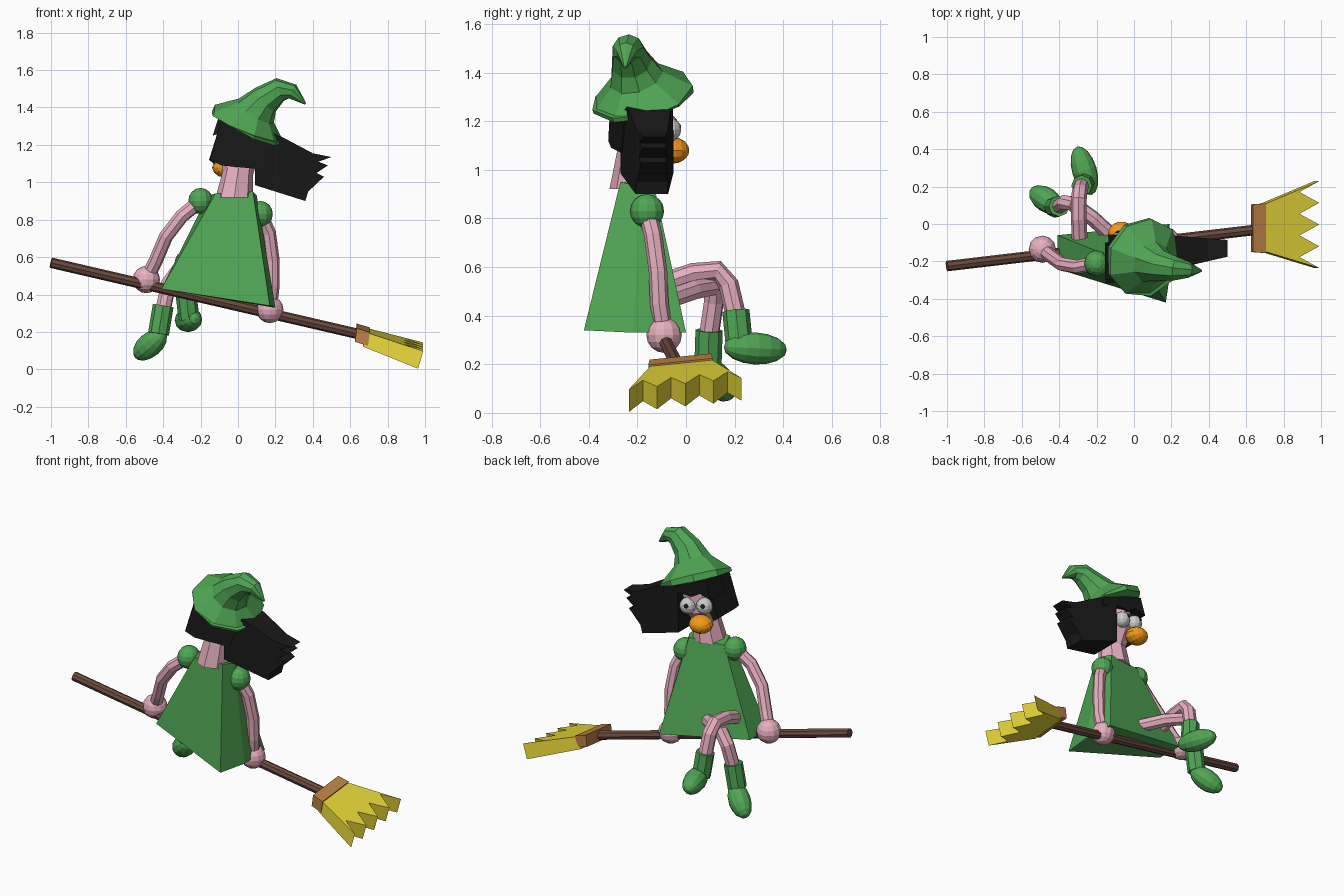
import bpy, bmesh, math
from mathutils import Vector, Matrix

if "Cube" in bpy.data.objects:
    bpy.data.objects.remove(bpy.data.objects["Cube"])


def material(name, rgb):
    m = bpy.data.materials.new(name)
    m.diffuse_color = (*rgb, 1)
    m.use_nodes = True
    m.node_tree.nodes["Principled BSDF"].inputs["Base Color"].default_value = m.diffuse_color
    return m


GREEN = material("green", (0.08, 0.38, 0.09))
PINK = material("pink", (0.80, 0.43, 0.53))
BLACK = material("black", (0.01, 0.01, 0.01))
BROWN = material("brown", (0.15, 0.07, 0.05))
TAN = material("tan", (0.50, 0.22, 0.06))
YELLOW = material("yellow", (0.78, 0.66, 0.04))
ORANGE = material("orange", (0.90, 0.32, 0.01))


def finish(name, bm, mat):
    bmesh.ops.recalc_face_normals(bm, faces=bm.faces)
    me = bpy.data.meshes.new(name)
    bm.to_mesh(me)
    bm.free()
    ob = bpy.data.objects.new(name, me)
    bpy.context.collection.objects.link(ob)
    if mat:
        me.materials.append(mat)
    return ob


def loft(name, loops, mat):
    """Skin closed loops with equal point counts and cap both ends."""
    bm = bmesh.new()
    rings = [[bm.verts.new(p) for p in loop] for loop in loops]
    n = len(rings[0])
    for a, b in zip(rings, rings[1:]):
        for i in range(n):
            j = (i + 1) % n
            bm.faces.new((a[i], a[j], b[j], b[i]))
    bm.faces.new(rings[0][::-1])
    bm.faces.new(rings[-1])
    return finish(name, bm, mat)


def tube(name, path, radii, mat, sides=8, axis0=None):
    """Tapered tube along a path; radii is one number or one per point."""
    pts = [Vector(p) for p in path]
    if not isinstance(radii, (list, tuple)):
        radii = [radii] * len(pts)
    t_prev, side, loops = None, None, []
    for i, p in enumerate(pts):
        t = (pts[min(i + 1, len(pts) - 1)] - pts[max(i - 1, 0)]).normalized()
        if i == 0 and axis0:
            t = Vector(axis0).normalized()
        if side is None:
            side = t.orthogonal().normalized()
        else:
            side = t_prev.rotation_difference(t) @ side
        up = t.cross(side)
        loops.append([p + r * (math.cos(a) * side + math.sin(a) * up)
                      for r in (radii[i],)
                      for a in (2 * math.pi * k / sides for k in range(sides))])
        t_prev = t
    return loft(name, loops, mat)


def ball(name, loc, size, mat, axis=(0, 0, 1), seg=12, rings=8):
    """Ellipsoid with its last size along the given axis."""
    bm = bmesh.new()
    rot = Vector(axis).to_track_quat('Z', 'Y').to_matrix().to_4x4()
    m = Matrix.Translation(loc) @ rot @ Matrix.Diagonal((*size, 1))
    bmesh.ops.create_uvsphere(bm, u_segments=seg, v_segments=rings, radius=1, matrix=m)
    return finish(name, bm, mat)


# Broom
tube("broom_handle", [(-1, -0.225, 0.57), (0.66, -0.03, 0.185)], 0.028, BROWN)


def broom_side(pts, z0, slope, shift):
    return [(x + shift, y, z0 + slope * (x - 0.67) + 0.1 * y) for x, y in pts]


band = [(0.63, -0.15), (0.70, -0.155), (0.70, 0.11), (0.63, 0.105)]
loft("broom_band", [broom_side(band, 0.15, -0.3, -0.005),
                    broom_side(band, 0.222, -0.3, 0.005)], TAN)
bristles = [(0.68, 0.105), (0.68, -0.145)]
for k in range(9):
    bristles.append((0.87 if k % 2 else 0.975, -0.235 + 0.058 * k))
loft("broom_bristles", [broom_side(bristles, 0.14, -0.37, -0.012),
                        broom_side(bristles, 0.212, -0.30, 0.015)], YELLOW)

# Dress: lopsided flared prism
loft("dress", [
    [(-.41, -.24, .43), (-.41, -.06, .43), (.19, 0, .33), (.2, -.22, .33), (.17, -.42, .34)],
    [(-.12, -.27, .94), (-.16, -.16, .93), (.07, -.13, .93), (.1, -.18, .93), (.08, -.27, .95)],
], GREEN)

# Arms, shoulders and hands
arms = {
    "left": [(-.2, -.21, .9), (-.3, -.23, .82), (-.385, -.215, .71), (-.44, -.175, .58), (-.49, -.135, .48)],
    "right": [(.12, -.16, .83), (.165, -.135, .73), (.185, -.115, .58), (.185, -.11, .45), (.17, -.09, .32)],
}
for s, path in arms.items():
    tube(s + "_arm", path, 0.038, PINK)
    ball(s + "_shoulder", path[0], (0.066, 0.07, 0.07), GREEN)
    ball(s + "_hand", path[-1], (0.073, 0.073, 0.073), PINK)

# Crossed legs with boots: path, ankle end, foot centre, foot direction
legs = {
    "upper": ([(-.29, -.1, .53), (-.295, .03, .575), (-.295, .13, .585), (-.29, .175, .53), (-.28, .205, .4)],
              (-.262, .22, .27), (-.265, .285, .265), (-.3, 1, -.05), .135),
    "lower": ([(-.08, -.1, .46), (-.22, .03, .505), (-.33, .11, .52), (-.37, .115, .46), (-.4, .095, .32)],
              (-.425, .09, .19), (-.47, .13, .132), (-.75, .5, -.65), .115),
}
for s, (path, ankle, foot, aim, half) in legs.items():
    tube(s + "_leg", path, 0.042, PINK)
    tube(s + "_boot_shaft", [path[-1][:2] + (path[-1][2] + .02,), ankle], 0.056, GREEN)
    ball(s + "_boot_foot", foot, (0.066, 0.066, half), GREEN, aim)

# Neck and head
tube("neck_and_head", [(-.02, -.215, .92), (0, -.205, 1.05), (.005, -.165, 1.14), (.03, -.165, 1.31)],
     [.1, .082, .1, .1], PINK, 8, (0, 0, 1))
ball("nose", (-.068, -.055, 1.08), (.072, .055, .068), ORANGE, (-.2, 1, 0))
look = Vector((-.33, .85, .33)).normalized()
for s, c in (("left", (-.072, -.085, 1.185)), ("right", (.035, -.07, 1.165))):
    ball(s + "_eye", c, (.05, .05, .05), None)
    ball(s + "_pupil", Vector(c) + look * .043, (.014, .014, .011), BLACK, look)


# Hair: each part is an x-z outline given thickness in y
def hair(name, outline, back, front):
    loft(name, [[(x, f(x), z) for x, z in outline] for f in (back, front)], BLACK)


hair("hair_back", [(-.09, 1.33), (-.15, 1.12), (-.09, 1.09), (.12, 1.07), (.2, 1.25)],
     lambda x: -.29 + .2 * x, lambda x: -.21)
hair("hair_left_lock", [(-.08, 1.36), (-.155, 1.12), (-.125, 1.095), (-.09, 1.15), (-.06, 1.34)],
     lambda x: -.30, lambda x: -.1)
hair("hair_fringe", [(-.1, 1.36), (-.135, 1.25), (-.06, 1.27), (.0, 1.235), (.08, 1.24), (.2, 1.2), (.2, 1.28)],
     lambda x: -.2, lambda x: -.055)
hair("hair_blown", [(.1, 1.3), (.09, 1.1), (.09, .985), (.36, .9), (.375, .95), (.46, 1.03), (.42, 1.05),
                    (.48, 1.09), (.43, 1.11), (.5, 1.135), (.4, 1.155), (.24, 1.24)],
     lambda x: -.29 + .23 * x, lambda x: -.045 - .08 * x)

# Hat: wide tilted brim and a bent pointed crown
tube("hat", [(.05, -.18, 1.295), (.055, -.18, 1.305), (.095, -.205, 1.38), (.145, -.225, 1.44),
             (.225, -.24, 1.495), (.29, -.245, 1.485), (.36, -.25, 1.42)],
     [.215, .215, .115, .085, .065, .043, .006], GREEN, 9, (.4, -.16, 1))
